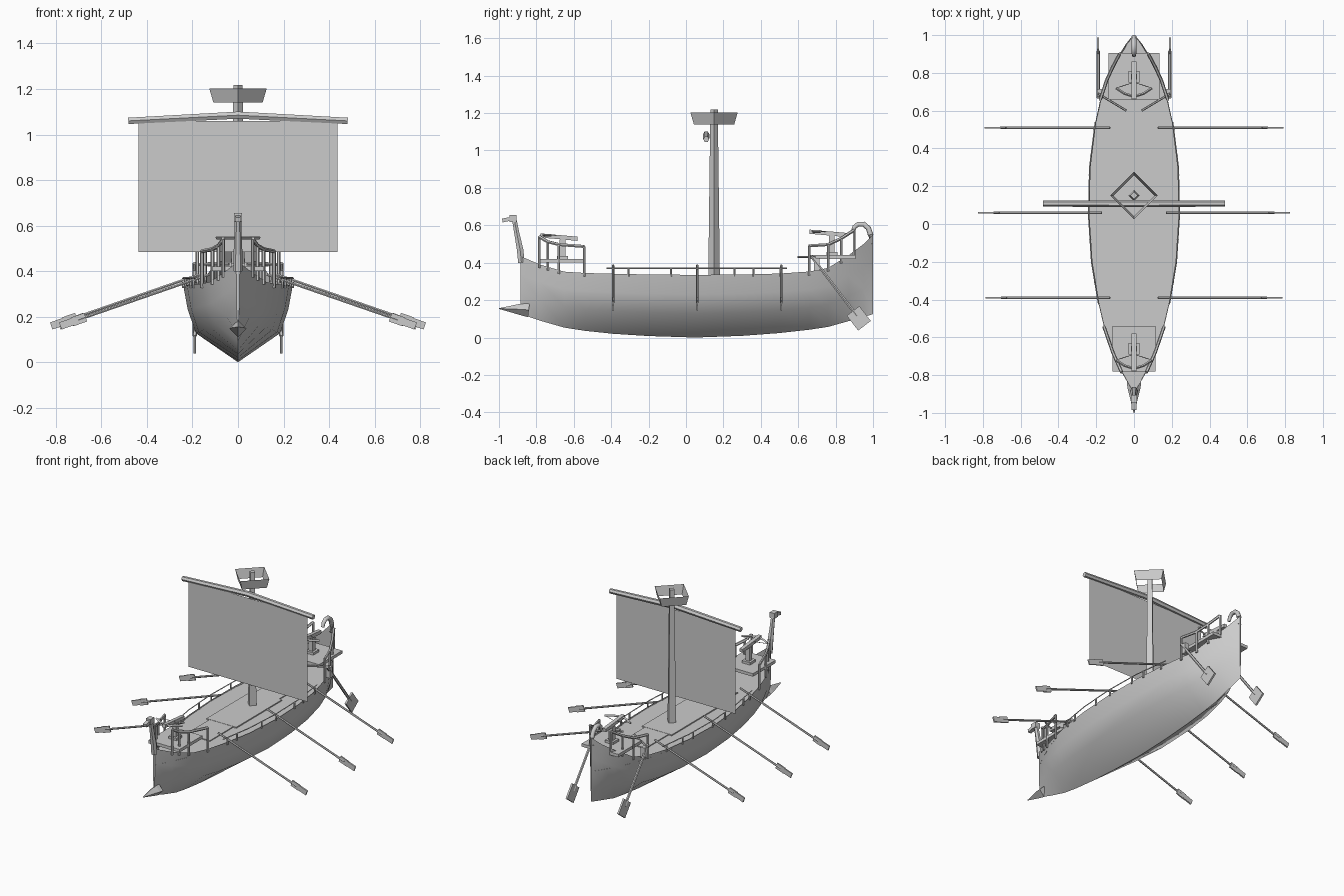
import bpy, bmesh, math
from mathutils import Vector, Euler

if "Cube" in bpy.data.objects:
    bpy.data.objects.remove(bpy.data.objects["Cube"])

gray = bpy.data.materials.new("plain gray")
gray.diffuse_color = (0.6, 0.6, 0.6, 1)
gray.use_nodes = True
gray.node_tree.nodes["Principled BSDF"].inputs["Base Color"].default_value = gray.diffuse_color


def mesh(name, verts, faces, fix=True, smooth=None):
    me = bpy.data.meshes.new(name)
    me.from_pydata([tuple(v) for v in verts], [], faces)
    if fix:
        bm = bmesh.new()
        bm.from_mesh(me)
        bmesh.ops.recalc_face_normals(bm, faces=bm.faces)
        bm.to_mesh(me)
        bm.free()
    me.materials.append(gray)
    ob = bpy.data.objects.new(name, me)
    bpy.context.collection.objects.link(ob)
    if smooth:
        bpy.ops.object.select_all(action='DESELECT')
        ob.select_set(True)
        bpy.context.view_layer.objects.active = ob
        bpy.ops.object.shade_smooth_by_angle(angle=math.radians(smooth))
    return ob


def box(name, c, size, rot=(0, 0, 0)):
    e = Euler(rot).to_matrix()
    v = [Vector(c) + e @ Vector((x * size[0] / 2, y * size[1] / 2, z * size[2] / 2))
         for x in (-1, 1) for y in (-1, 1) for z in (-1, 1)]
    return mesh(name, v, [(0, 1, 3, 2), (4, 6, 7, 5), (0, 4, 5, 1),
                          (2, 3, 7, 6), (0, 2, 6, 4), (1, 5, 7, 3)])


def tube(name, path, r, n=6, caps=True, smooth=None):
    pts = [Vector(p) for p in path]
    rs = r if isinstance(r, (list, tuple)) else [r] * len(pts)
    v, f = [], []
    for i, p in enumerate(pts):
        d = pts[min(i + 1, len(pts) - 1)] - pts[max(i - 1, 0)]
        q = d.to_track_quat('Z', 'Y')
        for k in range(n):
            a = 2 * math.pi * k / n
            v.append(p + q @ Vector((math.cos(a), math.sin(a), 0)) * rs[i])
    for i in range(len(pts) - 1):
        for k in range(n):
            m = (k + 1) % n
            f.append((i * n + k, i * n + m, (i + 1) * n + m, (i + 1) * n + k))
    if caps:
        f += [tuple(range(n))[::-1], tuple(range(len(v) - n, len(v)))]
    return mesh(name, v, f, smooth=smooth)


# Hull stations: y, half beam, keel height, gunwale height
ST = [(-.885, .008, .125, .435), (-.78, .068, .09, .39), (-.65, .125, .053, .352),
      (-.54, .16, .036, .345), (-.39, .195, .02, .341), (-.2, .224, .008, .337),
      (.05, .24, 0, .335), (.3, .234, .009, .337), (.5, .213, .024, .342),
      (.66, .178, .042, .353), (.76, .145, .057, .372), (.87, .095, .088, .44),
      (.95, .045, .11, .50), (1.0, .005, .125, .55)]
SEC = [(1, 1), (.92, .69), (.77, .38), (0, 0)]


def at(y, col):
    for a, b in zip(ST, ST[1:]):
        if y <= b[0]:
            return a[col] + (b[col] - a[col]) * (y - a[0]) / (b[0] - a[0])
    return ST[-1][col]


def width_at(w, k, t, z):
    h = (z - k) / (t - k)
    for a, b in zip(SEC, SEC[1:]):
        if h >= b[1]:
            return w * (b[0] + (a[0] - b[0]) * (min(h, 1) - b[1]) / (a[1] - b[1]))
    return 0


v, f = [], []
for y, w, k, t in ST:
    half = [(w * a, y, k + (t - k) * b) for a, b in SEC]
    v += half + [(-x, yy, z) for x, yy, z in half[-2::-1]]
for i in range(len(ST) - 1):
    f += [(i * 7 + j, i * 7 + j + 1, i * 7 + j + 8, i * 7 + j + 7) for j in range(6)]
f += [tuple(range(7)), tuple(range(len(v) - 7, len(v)))[::-1]]
mesh("hull", v, f, smooth=50)

# Deck sheet inside the hull and the two thin hatch plates
DZ = .328
v = []
for y, w, k, t in ST:
    x = width_at(w, k, t, DZ)
    v += [(-x, y, DZ), (x, y, DZ)]
mesh("deck", v, [(2 * i, 2 * i + 1, 2 * i + 3, 2 * i + 2) for i in range(len(ST) - 1)], fix=False)
box("long_hatch", (0, .065, .33), (.175, .97, .008))
box("wide_hatch", (0, .066, .331), (.22, .483, .009))

# Ram, stem figure and stern curl
tube("ram", [(0, -.84, .147), (0, -.87, .15), (0, -1, .155)], [.038, .034, .002], 4)
tube("stem_post", [(0, -.88, .40), (0, -.887, .47), (0, -.903, .55), (0, -.918, .63)],
     [.02, .02, .016, .014], 6)
box("stem_head", (0, -.925, .637), (.034, .04, .036))
box("stem_snout", (0, -.96, .63), (.024, .045, .02), (.2, 0, 0))
tube("stern_curl", [(0, .985, .5), (0, .987, .55), (0, .975, .585), (0, .95, .606),
                    (0, .92, .606), (0, .9, .59), (0, .892, .565)],
     [.015, .015, .014, .014, .013, .012, .01], 8, smooth=50)

# Mast and open four-sided lookout
tube("mast", [(0, .15, .32), (0, .15, 1.218)], [.031, .02], 4)
tube("lookout", [(0, .15, 1.14), (0, .15, 1.202)], [.108, .126], 4, caps=False)

# Bent yard and flat sail
tube("yard", [(-.482, .108, 1.06), (-.25, .108, 1.072), (0, .108, 1.085),
              (.25, .108, 1.072), (.482, .108, 1.06)], [.016, .017, .018, .017, .016], 6)
mesh("sail", [(-.438, .105, .485), (.438, .105, .485), (.438, .105, 1.06), (-.438, .105, 1.06)],
     [(0, 1, 2, 3)], fix=False)


# Fighting platforms with bolt throwers
def platform(name, y0, y1, hw, z):
    box(name + "_platform", (0, (y0 + y1) / 2, z - .01), (2 * hw, y1 - y0, .02))
    ym = y0 + .12
    box(name + "_thrower_base", (0, ym, z + .008), (.06, .06, .016))
    box(name + "_thrower_stand", (0, ym, z + .055), (.03, .03, .1))
    box(name + "_thrower_stock", (0, ym - .02, z + .117), (.024, .2, .022), (-.09, 0, 0))
    yb, zb = y0 + .015, z + .127
    tube(name + "_thrower_bow", [(-.095, yb + .045, zb), (-.05, yb + .015, zb), (0, yb, zb),
                                 (.05, yb + .015, zb), (.095, yb + .045, zb)], .007, 4)
    tube(name + "_thrower_string", [(-.095, yb + .045, zb), (0, yb + .075, zb),
                                    (.095, yb + .045, zb)], .002, 4)


platform("bow", -.78, -.54, .115, .42)
platform("stern", .66, .905, .135, .44)

RAILS = {"bow": [(-.785, .54), (-.74, .512), (-.68, .497), (-.545, .487)],
         "stern": [(.658, .49), (.76, .497), (.83, .53), (.9, .575)]}

for s, side in ((1, "right"), (-1, "left")):
    # Raised guard rails around the platforms
    for name, pts in RAILS.items():
        tube(f"{side}_{name}_rail", [(s * at(y, 1), y, z) for y, z in pts], .009)
        for y, z in pts:
            x = s * at(y, 1)
            tube(f"{side}_{name}_rail_post", [(x, y, at(y, 3) - .02), (x, y, z)], .008)
    # Low rail along the waist
    tube(f"{side}_waist_rail", [(s * at(y, 1), y, .37) for y in (-.425, -.2, .05, .3, .54)], .004, 4)
    for y in (-.39, -.307, -.08, .06, .26, .36, .505):
        x = s * at(y, 1)
        tube(f"{side}_waist_post", [(x, y, .325), (x, y, .37)], .006)
    # Rowing oars
    for y, x0, x1 in ((-.39, .127, .778), (.06, .17, .818), (.51, .127, .783)):
        p, q = Vector((s * x0, y, .385)), Vector((s * x1, y, .16))
        d = (q - p).normalized()
        a = s * math.atan2(-d.z, abs(d.x))
        tube(f"{side}_oar_shaft", [p, q - d * .08], .0065)
        box(f"{side}_oar_neck", q - d * .085, (.06, .008, .04), (0, a, 0))
        box(f"{side}_oar_blade", q - d * .035, (.075, .009, .033), (0, a, 0))
    # Steering oar, tiller and bracket
    p, q = Vector((s * .19, .67, .435)), Vector((s * .19, .945, .075))
    d = (q - p).normalized()
    tube(f"{side}_steering_shaft", [p, q - d * .05], .009)
    box(f"{side}_steering_blade", q - d * .035, (.012, .1, .085), (math.atan2(d.z, d.y), 0, 0))
    tube(f"{side}_tiller", [(s * .19, .69, .43), (s * .04, .6, .43)], .006)
    box(f"{side}_steering_bracket", (s * .182, .70, .39), (.03, .03, .07))
